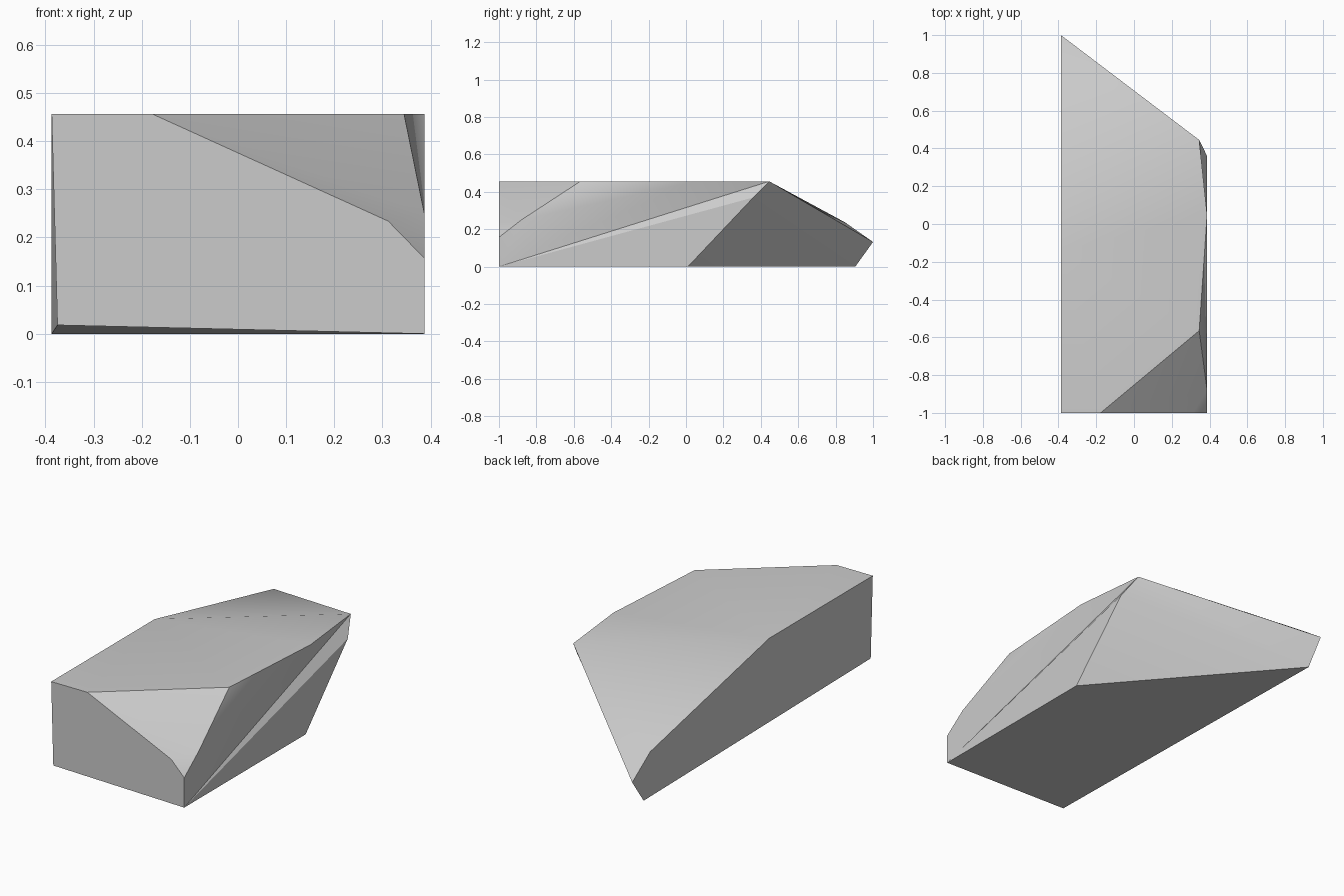
import bpy
import bmesh
from math import radians

# Remove the default cube
cube = bpy.data.objects.get("Cube")
if cube:
    bpy.data.objects.remove(cube, do_unlink=True)

# Stone material
stone = bpy.data.materials.new("grey_stone")
stone.use_nodes = True
grey = (0.6, 0.6, 0.6, 1.0)
stone.diffuse_color = grey
stone.node_tree.nodes["Principled BSDF"].inputs["Base Color"].default_value = grey

# Main planes of the block
LEFT, RIGHT, INSET = -0.387, 0.387, 0.345
FRONT, TOP, BASE = -1.0, 0.456, 0.0

# Named corners of the rock
corners = {
    "top_front": (LEFT, FRONT, TOP),
    "low_front": (-0.375, FRONT, 0.018),
    "chip_start": (-0.177, FRONT, TOP),
    "chip_top": (INSET, -0.565, TOP),
    "chip_side": (RIGHT, -0.88, 0.25),
    "chip_low": (RIGHT, FRONT, 0.157),
    "chip_mid": (0.312, FRONT, 0.234),
    "side_front": (RIGHT, FRONT, BASE),
    "side_base": (RIGHT, 0.01, BASE),
    "side_peak": (RIGHT, 0.05, TOP),
    "side_back": (RIGHT, 0.36, 0.37),
    "back_peak": (INSET, 0.445, TOP),
    "top_back": (LEFT, -0.14, TOP),
    "slope_end": (LEFT, 0.85, 0.237),
    "tip": (LEFT, 1.0, 0.132),
    "tip_base": (LEFT, 0.905, BASE),
}

# Facets, each listed around its outline
facets = [
    # front and front chip
    "top_front low_front side_front chip_low chip_mid chip_start",
    "chip_start chip_mid chip_low chip_side chip_top",
    # top and back slope
    "top_front chip_start chip_top side_peak back_peak top_back",
    "top_back back_peak slope_end",
    "slope_end back_peak tip",
    # right flank with its shallow groove
    "side_front side_peak chip_side chip_low",
    "chip_top chip_side side_peak",
    "side_front back_peak side_peak",
    "side_front side_back back_peak",
    "side_front side_base side_back",
    # undercut back, left wall and base
    "back_peak side_back side_base tip_base tip",
    "top_front top_back slope_end tip tip_base low_front",
    "low_front tip_base side_base side_front",
]

# Build the rock
bm = bmesh.new()
verts = {name: bm.verts.new(co) for name, co in corners.items()}
for outline in facets:
    bm.faces.new([verts[name] for name in outline.split()])
bmesh.ops.recalc_face_normals(bm, faces=bm.faces)
bmesh.ops.triangulate(bm, faces=[f for f in bm.faces if len(f.verts) > 4])

mesh = bpy.data.meshes.new("rock")
bm.to_mesh(mesh)
bm.free()
mesh.materials.append(stone)
rock = bpy.data.objects.new("rock", mesh)
bpy.context.collection.objects.link(rock)

# Soft shading across shallow edges, crisp elsewhere
bpy.ops.object.select_all(action="DESELECT")
rock.select_set(True)
bpy.context.view_layer.objects.active = rock
bpy.ops.object.shade_smooth_by_angle(angle=radians(30))
